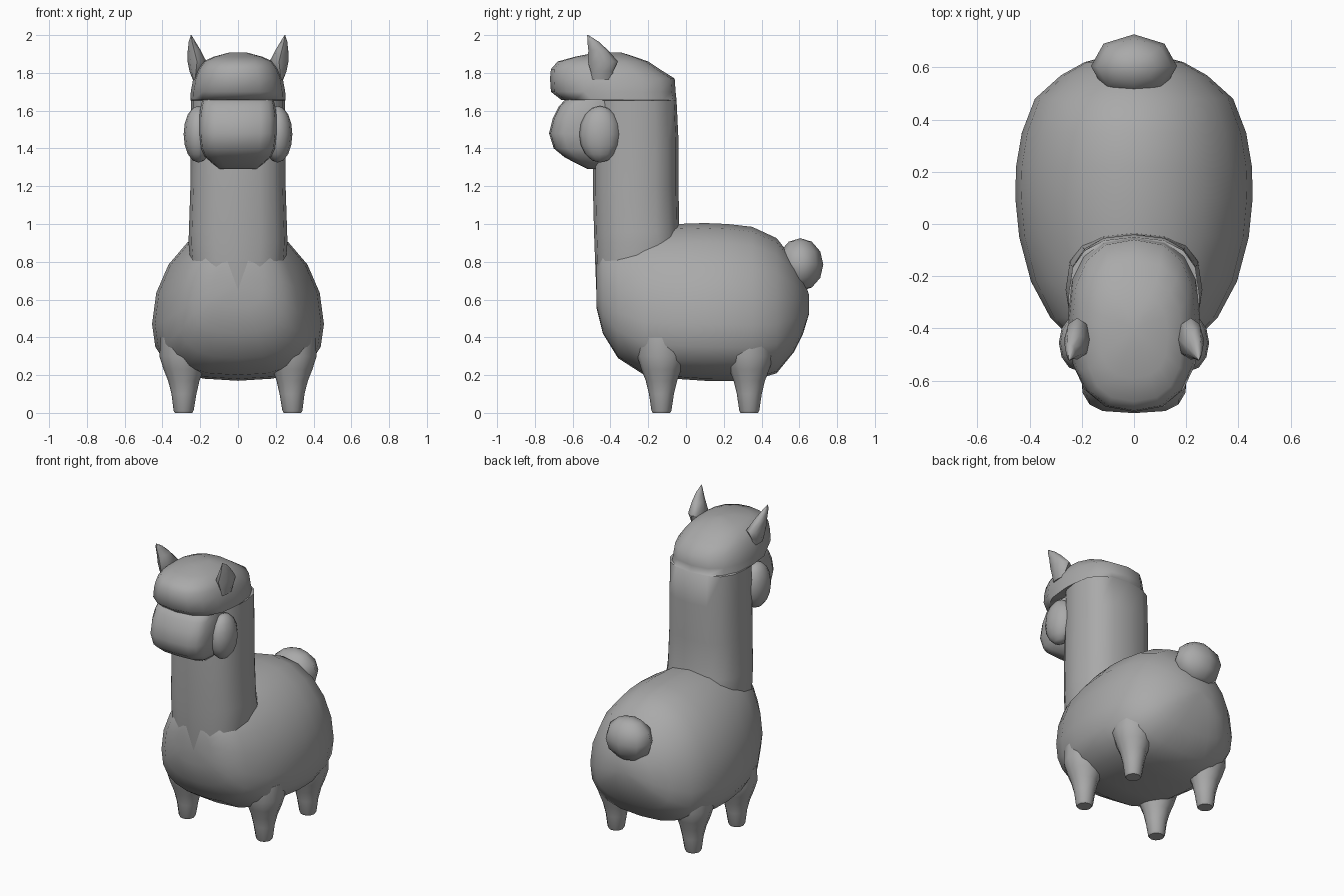
import bpy, bmesh, math
from mathutils import Vector

if "Cube" in bpy.data.objects:
    bpy.data.objects.remove(bpy.data.objects["Cube"])

grey = bpy.data.materials.new("wool grey")
grey.diffuse_color = (0.4, 0.4, 0.4, 1)
grey.use_nodes = True
grey.node_tree.nodes["Principled BSDF"].inputs["Base Color"].default_value = grey.diffuse_color


def finish(name, bm, angle=60):
    bmesh.ops.recalc_face_normals(bm, faces=bm.faces)
    me = bpy.data.meshes.new(name)
    bm.to_mesh(me)
    bm.free()
    ob = bpy.data.objects.new(name, me)
    bpy.context.collection.objects.link(ob)
    me.materials.append(grey)
    bpy.ops.object.select_all(action='DESELECT')
    ob.select_set(True)
    bpy.context.view_layer.objects.active = ob
    bpy.ops.object.shade_smooth_by_angle(angle=math.radians(angle))
    return ob


def superellipse(sides, n):
    """Unit superellipse points."""
    for i in range(sides):
        a = 2 * math.pi * i / sides
        c, s = math.cos(a), math.sin(a)
        yield (math.copysign(abs(c) ** (2 / n), c), math.copysign(abs(s) ** (2 / n), s))


def loft(name, rings, angle=60):
    """Skin closed rings of equal length and cap both ends."""
    bm = bmesh.new()
    loops = [[bm.verts.new(p) for p in ring] for ring in rings]
    for a, b in zip(loops, loops[1:]):
        for i in range(len(a)):
            j = (i + 1) % len(a)
            bm.faces.new((a[i], a[j], b[j], b[i]))
    for loop, sign in ((loops[0], 0), (loops[-1], 0)):
        mid = bm.verts.new(sum((v.co for v in loop), Vector()) / len(loop))
        for i in range(len(loop)):
            bm.faces.new((loop[i], loop[(i + 1) % len(loop)], mid))
    return finish(name, bm, angle)


def level_ring(z, front, back, hw, n=2.5, sides=16, x=0):
    """Horizontal ring from its front and back y and its half width."""
    cy, hy = (front + back) / 2, (back - front) / 2
    return [(x + hw * u, cy + hy * v, z) for u, v in superellipse(sides, n)]


def ball(name, centre, radii, seg, rings):
    bm = bmesh.new()
    bmesh.ops.create_uvsphere(bm, u_segments=seg, v_segments=rings, radius=1)
    for v in bm.verts:
        v.co = Vector([c + r * p for c, r, p in zip(centre, radii, v.co)])
    return finish(name, bm)


# Body: upright rings from chest to rump (y, top, bottom, half width)
def body_ring(y, top, bottom, hw):
    mid = bottom + 0.36 * (top - bottom)
    up = list(superellipse(20, 2.0))
    low = list(superellipse(20, 2.6))
    return [(hw * u[0], y, mid + u[1] * (top - mid)) if u[1] >= 0 else
            (hw * l[0], y, mid + l[1] * (mid - bottom)) for u, l in zip(up, low)]


body = [(-.475, .82, .56, .13), (-.44, .92, .42, .24), (-.36, .96, .29, .32),
        (-.22, .98, .2, .395), (-.05, 1.0, .18, .44), (.1, 1.005, .17, .455),
        (.22, 1.0, .17, .452), (.35, .985, .17, .43), (.48, .925, .21, .38),
        (.57, .81, .32, .28), (.62, .72, .42, .19), (.65, .63, .52, .08)]
loft("body", [body_ring(*r) for r in body])

# Neck and head with the overhanging fringe (z, front, back, half width)
neck = [(.5, -.45, -.12, .2), (.65, -.475, -.08, .24), (.9, -.485, -.02, .262),
        (.96, -.487, -.035, .26), (1.2, -.493, -.04, .252), (1.45, -.49, -.04, .25),
        (1.655, -.48, -.05, .25), (1.657, -.66, -.05, .252), (1.7, -.715, -.055, .25),
        (1.77, -.72, -.06, .237), (1.82, -.715, -.14, .215), (1.86, -.68, -.2, .185),
        (1.885, -.59, -.27, .13), (1.907, -.48, -.34, .05)]
loft("neck_and_head", [level_ring(*r) for r in neck])

# Muzzle (z, front, half width)
muzzle = [(1.29, -.52, .1), (1.325, -.59, .14), (1.355, -.645, .175), (1.4, -.7, .197),
          (1.48, -.725, .206), (1.56, -.705, .206), (1.62, -.675, .198), (1.67, -.63, .185)]
loft("muzzle", [level_ring(z, f, -.35, w, 3.6) for z, f, w in muzzle])

# Ear rings (z, x, y, half x, half y), leaning forward to the tip
ear = [(1.765, .228, -.445, .012, .05), (1.81, .222, -.445, .035, .06),
       (1.86, .217, -.44, .05, .08), (1.92, .232, -.465, .034, .052),
       (1.965, .243, -.492, .018, .03), (2.0, .248, -.52, .002, .003)]
# Leg rings (z, x, radius)
leg = [(0, .288, .046), (.012, .288, .053), (.1, .286, .066), (.17, .287, .083),
       (.23, .288, .106), (.3, .288, .128), (.4, .28, .13)]

for side, s in (("left", 1), ("right", -1)):
    loft(side + "_ear", [level_ring(z, y - hy, y + hy, hx, 2, 8, s * x)
                         for z, x, y, hx, hy in ear])
    ball(side + "_cheek", (s * .21, -.455, 1.475), (.078, .11, .15), 12, 8)
    for end, y in (("front", -.13), ("back", .335)):
        loft(f"{end}_{side}_leg", [level_ring(z, y - r, y + r, r, 2, 12, s * x)
                                   for z, x, r in leg])

# Tail: faceted puff
ball("tail", (0, .605, .785), (.165, .122, .14), 8, 6)
